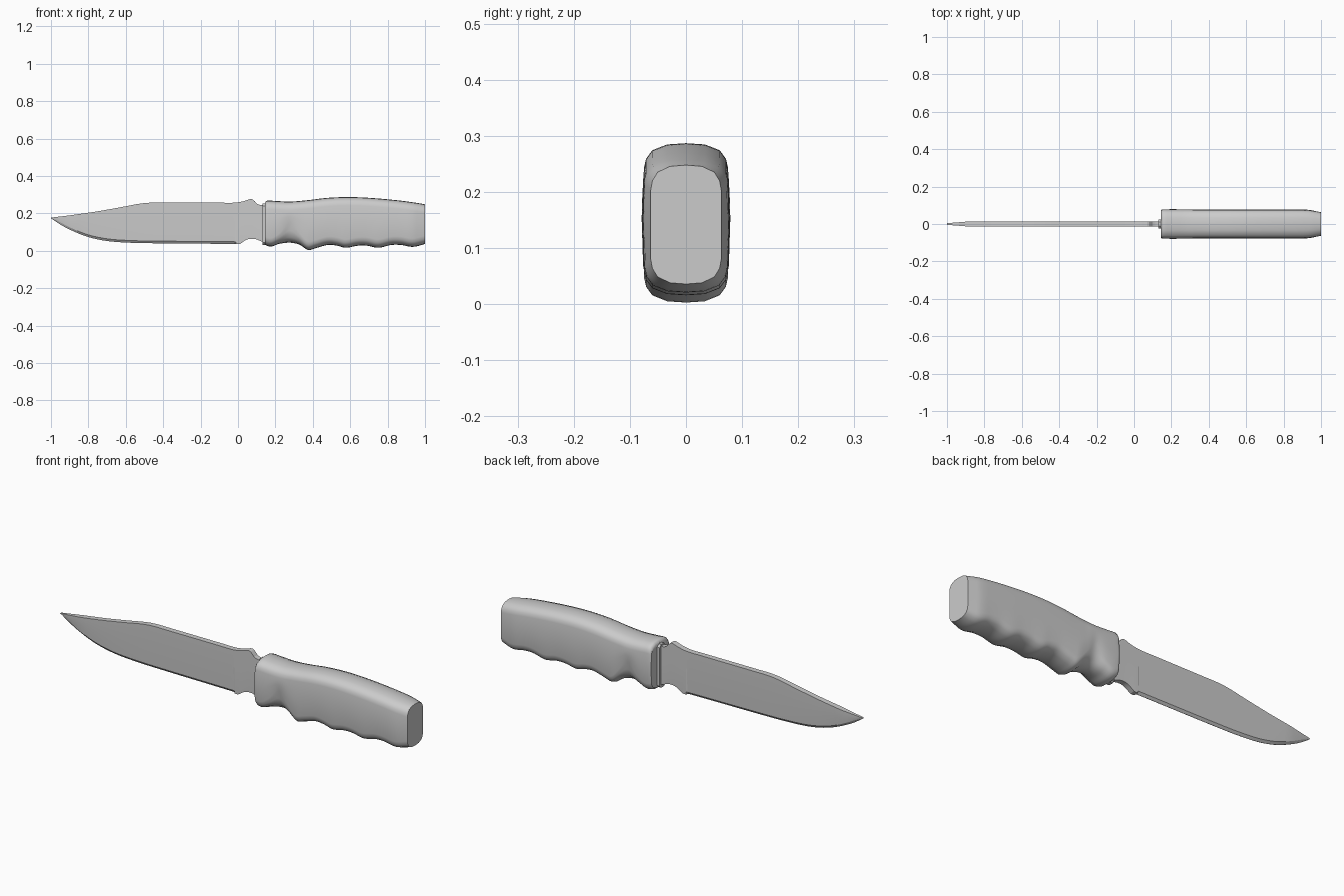
import bpy, bmesh, math

if "Cube" in bpy.data.objects:
    bpy.data.objects.remove(bpy.data.objects["Cube"])


def curve(pts, x):
    """Smooth Hermite interpolation through (x, value) points."""
    x = min(max(x, pts[0][0]), pts[-1][0])
    n = len(pts)

    def slope(i):
        a, b = pts[max(i - 1, 0)], pts[min(i + 1, n - 1)]
        return (b[1] - a[1]) / (b[0] - a[0])
    i = next(k for k in range(n - 1) if x <= pts[k + 1][0])
    (x0, v0), (x1, v1) = pts[i], pts[i + 1]
    h = x1 - x0
    t = (x - x0) / h
    return ((2*t**3 - 3*t*t + 1) * v0 + (t**3 - 2*t*t + t) * h * slope(i)
            + (3*t*t - 2*t**3) * v1 + (t**3 - t*t) * h * slope(i + 1))


def loft(name, rings, angle):
    """Skin a list of closed rings and cap both ends."""
    bm = bmesh.new()
    vs = [[bm.verts.new(p) for p in r] for r in rings]
    for a, b in zip(vs, vs[1:]):
        for i in range(len(a)):
            j = (i + 1) % len(a)
            bm.faces.new((a[i], a[j], b[j], b[i]))
    bm.faces.new(vs[0])
    bm.faces.new(vs[-1])
    bmesh.ops.recalc_face_normals(bm, faces=bm.faces)
    me = bpy.data.meshes.new(name)
    bm.to_mesh(me)
    bm.free()
    ob = bpy.data.objects.new(name, me)
    bpy.context.collection.objects.link(ob)
    bpy.ops.object.select_all(action='DESELECT')
    bpy.context.view_layer.objects.active = ob
    ob.select_set(True)
    bpy.ops.object.shade_smooth_by_angle(angle=math.radians(angle))
    return ob


def ring(x, half):
    """Mirror a half section of (y, z) points, listed top to bottom, across y = 0."""
    return [(x, y, z) for y, z in half] + [(x, -y, z) for y, z in reversed(half) if y > 1e-6]


# Blade: clip point, thick spine, ground lower half, narrow sharpened edge
spine = [(-1, .177), (-.88, .192), (-.75, .211), (-.62, .234), (-.53, .251), (-.47, .257),
         (-.4, .257), (-.1, .257), (-.02, .257), (.03, .265), (.07, .277), (.085, .270),
         (.1, .252), (.12, .245), (.15, .243)]
belly = [(-1, .174), (-.95, .140), (-.88, .104), (-.8, .073), (-.7, .052), (-.58, .043),
         (-.45, .040), (-.1, .037), (-.01, .036), (.01, .036), (.03, .05), (.055, .062),
         (.09, .063), (.12, .052), (.15, .04)]
xs = [-1 + .025 * i for i in range(39)] + [-.03, -.015, -.01, 0] + [.01 * i for i in range(1, 16)]
rings = []
for x in xs:
    top, low = curve(spine, x), curve(belly, x)
    h = top - low
    t = .014 * min(1, .3 + .7 * (x + 1) / .12)
    ground = x < -.012
    e = t * .72 if ground else t
    tip = t * .06 if ground else t * .95
    rings.append(ring(x, [(t, top), (t, low + .6 * h),
                          (e, low + min(.012, .3 * h)), (tip, low)]))
loft("blade", rings, 15)

# Collar plate between the blade and the handle
half = [(.012, .252), (.025, .24), (.025, .045), (.012, .032)]
loft("collar", [ring(x, half) for x in (.132, .16)], 20)

# Handle: rounded section swept along a humped back and finger-grooved underside
back = [(.145, .258), (.155, .268), (.2, .266), (.28, .263), (.37, .270), (.47, .282), (.58, .287),
        (.7, .283), (.85, .270), (.95, .257), (1, .248)]
under = [(.145, .034), (.155, .026), (.18, .023), (.22, .037), (.28, .043), (.33, .032),
         (.365, .008), (.38, .003), (.41, .012), (.48, .031), (.53, .027), (.575, .016),
         (.64, .027), (.69, .027), (.75, .016), (.82, .031), (.87, .031), (.935, .021), (1, .036)]
width = [(.145, .072), (.153, .076), (.3, .076), (.34, .075), (.9, .075), (.94, .073),
         (.965, .069), (1, .063)]
corner = [(0, 0), (.45, .05), (.8, .28), (.95, .62), (1, 1)]
rings = []
for x in [.145, .148, .152, .158] + [.17 + .83 * i / 76 for i in range(77)]:
    top, low, w = curve(back, x), max(0, curve(under, x)), curve(width, x)
    r = .045
    pinch = math.exp(-((x - .28) / .045) ** 2)
    rl = .045 + .06 * pinch
    bulge = 1.03 if x < .93 else 1.03 - .03 * (x - .93) / .07
    half = [(w * y, top - r * z) for y, z in corner]
    half += [(w * bulge, (top - r + low + rl) / 2)]
    half += [(w * y * (1 - .06 * pinch), low + rl * z) for y, z in reversed(corner)]
    rings.append(ring(x, half))
loft("handle", rings, 40)
